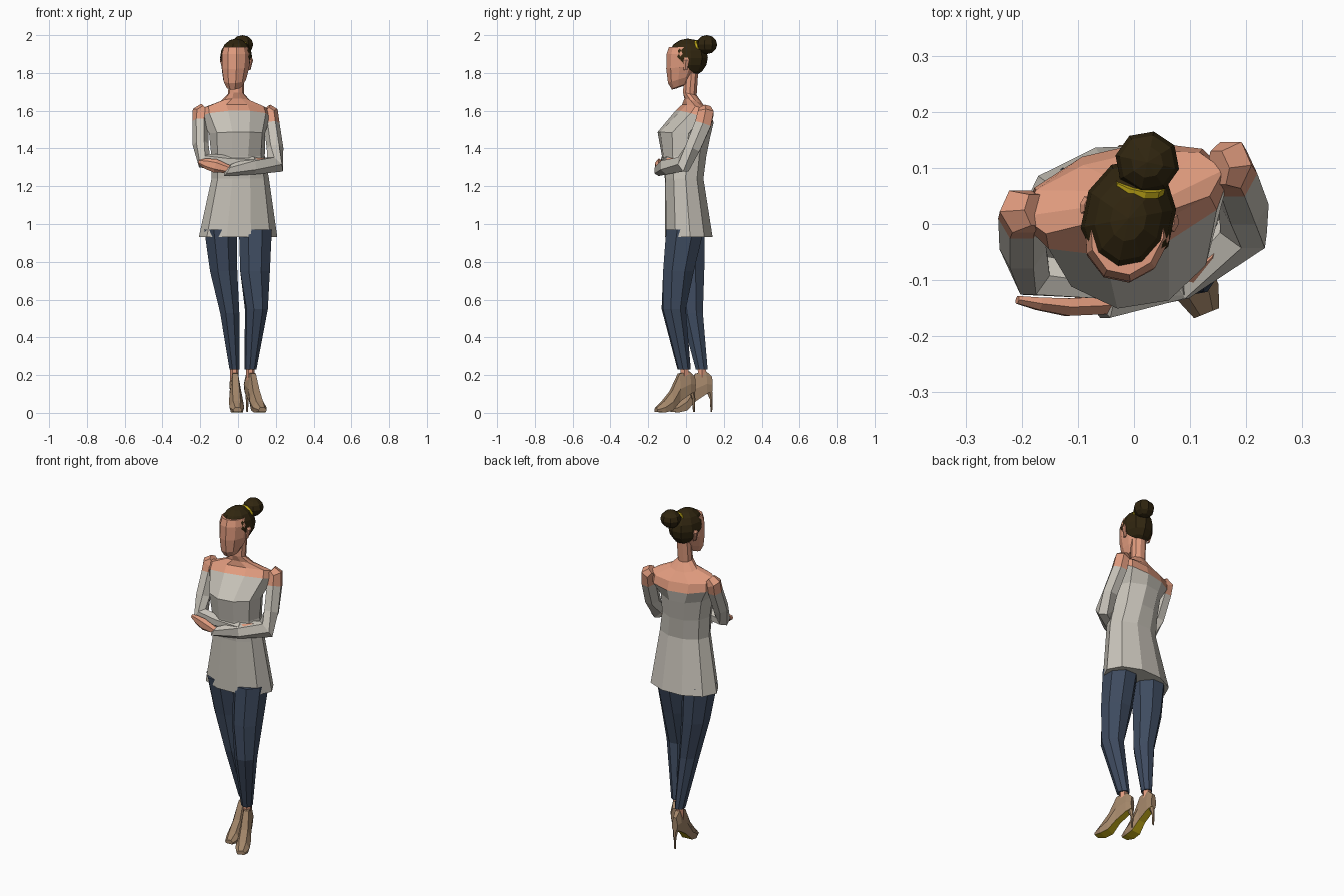
import bpy, bmesh, math
from mathutils import Vector, Matrix

if "Cube" in bpy.data.objects:
    bpy.data.objects.remove(bpy.data.objects["Cube"])


def material(name, rgb):
    m = bpy.data.materials.new(name)
    m.diffuse_color = (*rgb, 1)
    m.use_nodes = True
    m.node_tree.nodes["Principled BSDF"].inputs["Base Color"].default_value = m.diffuse_color
    return m


SKIN = material("skin", (0.75, 0.33, 0.21))
SHIRT = material("grey_shirt", (0.57, 0.54, 0.48))
JEANS = material("navy_trousers", (0.048, 0.070, 0.115))
SHOE = material("tan_leather", (0.36, 0.235, 0.14))
HAIR = material("dark_brown_hair", (0.030, 0.019, 0.005))
GOLD = material("mustard", (0.56, 0.42, 0.01))


def finish(bm, name, mats):
    bmesh.ops.recalc_face_normals(bm, faces=bm.faces)
    me = bpy.data.meshes.new(name)
    bm.to_mesh(me)
    bm.free()
    for m in mats:
        me.materials.append(m)
    ob = bpy.data.objects.new(name, me)
    bpy.context.collection.objects.link(ob)
    return ob


def skin_loops(name, loops, mats, rule=lambda strip, side: 0):
    """Bridge equal-length loops of points and cap both ends."""
    bm = bmesh.new()
    vs = [[bm.verts.new(p) for p in loop] for loop in loops]
    n = len(vs[0])
    for s in range(len(vs) - 1):
        for i in range(n):
            j = (i + 1) % n
            f = bm.faces.new((vs[s][i], vs[s][j], vs[s + 1][j], vs[s + 1][i]))
            f.material_index = rule(s, i)
    bm.faces.new(vs[0]).material_index = rule(0, 0)
    bm.faces.new(vs[-1]).material_index = rule(len(vs) - 2, 0)
    return finish(bm, name, mats)


def ellipse(c, u, v, n, phase=0):
    return [c + u * math.cos(phase + 2 * math.pi * i / n) + v * math.sin(phase + 2 * math.pi * i / n)
            for i in range(n)]


def stack(name, rings, n, mats, rule=lambda s, i: 0, phase=0):
    """Level rings: x, y, z, rx, ry, yaw in degrees, backward slope."""
    loops = []
    for x, y, z, rx, ry, yaw, slope in rings:
        r = Matrix.Rotation(math.radians(yaw), 3, 'Z')
        loops.append(ellipse(Vector((x, y, z)), r @ Vector((rx, 0, 0)),
                             r @ Vector((0, ry, ry * slope)), n, phase))
    return skin_loops(name, loops, mats, rule)


def tube(name, pts, n, mats, rule=lambda s, i: 0):
    """Rings square to a path: x, y, z, in-plane radius, depth radius."""
    p = [Vector(q[:3]) for q in pts]
    loops = []
    for k, q in enumerate(pts):
        t = Vector()
        if k:
            t += (p[k] - p[k - 1]).normalized()
        if k < len(p) - 1:
            t += (p[k + 1] - p[k]).normalized()
        t.normalize()
        u = t.cross(Vector((0, 1, 0))).normalized()
        loops.append(ellipse(p[k], u * q[3], u.cross(t) * q[4], n))
    return skin_loops(name, loops, mats, rule)


# Torso: flared blouse, bare shoulders above the neckline, neck
stack("torso", [
    (0.00, 0.015, 0.93, 0.208, 0.130, 2, 0),
    (0.012, -0.010, 1.24, 0.152, 0.105, 3, 0),
    (0.00, -0.010, 1.36, 0.142, 0.120, 5, 0),
    (-0.005, -0.010, 1.48, 0.150, 0.142, 9, -0.05),
    (-0.015, 0.045, 1.568, 0.190, 0.095, 13, -0.35),
    (-0.020, 0.055, 1.610, 0.185, 0.068, 13, -0.35),
    (-0.012, 0.040, 1.650, 0.080, 0.048, 8, -0.3),
    (-0.010, 0.020, 1.690, 0.042, 0.038, 0, -0.2),
    (-0.008, 0.028, 1.800, 0.042, 0.038, 0, 0)], 10,
    [SHIRT, SKIN], lambda s, i: 1 if s >= 4 else 0)

# Crossed arms: bare shoulder, sleeve, bare hand
tube("outer_arm", [
    (0.150, 0.100, 1.610, 0.030, 0.035), (0.172, 0.105, 1.590, 0.042, 0.048),
    (0.178, 0.090, 1.530, 0.042, 0.050), (0.196, 0.035, 1.400, 0.044, 0.046),
    (0.195, -0.015, 1.315, 0.056, 0.044), (0.080, -0.105, 1.310, 0.048, 0.036),
    (-0.055, -0.145, 1.285, 0.036, 0.026), (-0.057, -0.145, 1.290, 0.026, 0.018),
    (-0.120, -0.148, 1.308, 0.036, 0.018), (-0.170, -0.142, 1.320, 0.028, 0.013),
    (-0.208, -0.135, 1.330, 0.012, 0.008)], 6,
    [SHIRT, SKIN], lambda s, i: 1 if s < 2 or s > 6 else 0)
tube("inner_arm", [
    (-0.175, 0.025, 1.615, 0.030, 0.032), (-0.200, 0.022, 1.592, 0.043, 0.044),
    (-0.200, 0.010, 1.545, 0.042, 0.044), (-0.198, -0.045, 1.420, 0.042, 0.044),
    (-0.178, -0.092, 1.335, 0.046, 0.042), (-0.060, -0.105, 1.330, 0.036, 0.032),
    (0.085, -0.105, 1.325, 0.030, 0.026), (0.088, -0.104, 1.325, 0.024, 0.018),
    (0.135, -0.060, 1.320, 0.030, 0.016), (0.168, 0.000, 1.315, 0.018, 0.012)], 6,
    [SHIRT, SKIN], lambda s, i: 1 if s < 2 or s > 6 else 0)

# Trousers and bare ankles
stack("front_leg", [
    (0.092, -0.005, 0.97, 0.094, 0.108, 0, 0), (0.090, -0.040, 0.75, 0.085, 0.088, 0, 0),
    (0.097, -0.065, 0.55, 0.062, 0.066, 10, 0), (0.066, -0.010, 0.23, 0.031, 0.036, 15, 0)],
    8, [JEANS], phase=math.pi / 8)
stack("rear_leg", [
    (-0.092, 0.000, 0.97, 0.094, 0.108, 0, 0), (-0.076, 0.018, 0.75, 0.078, 0.085, 0, 0),
    (-0.044, 0.030, 0.53, 0.055, 0.064, 0, 0), (-0.019, 0.083, 0.23, 0.028, 0.034, 0, 0)],
    8, [JEANS], phase=math.pi / 8)
for name, x, y in (("front_ankle", 0.066, -0.008), ("rear_ankle", -0.019, 0.084)):
    stack(name, [(x, y, 0.27, 0.023, 0.026, 0, 0), (x, y, 0.16, 0.022, 0.024, 0, 0)], 6, [SKIN])


# High-heeled shoes: stations are distance from heel, sole z, top z, half width
def shoe(name, x, y, yaw):
    place = Matrix.Translation((x, y, 0)) @ Matrix.Rotation(math.radians(yaw), 4, 'Z')
    loops = []
    for d, zb, zt, w in ((0.0, 0.115, 0.190, 0.018), (0.03, 0.100, 0.218, 0.027),
                         (0.09, 0.060, 0.208, 0.029), (0.135, 0.012, 0.115, 0.038),
                         (0.18, 0.002, 0.062, 0.039), (0.22, 0.006, 0.028, 0.024)):
        zm = zb + (zt - zb) * 0.45
        loops.append([place @ Vector((px, -d, pz)) for px, pz in (
            (-w * 0.8, zb), (w * 0.8, zb), (w, zm), (w * 0.5, zt), (-w * 0.5, zt), (-w, zm))])
    # underside painted mustard; end caps stay leather
    ob = skin_loops(name, loops, [SHOE, GOLD], lambda s, i: 1 if i == 0 else 0)
    for f in ob.data.polygons:
        if len(f.vertices) == 6:
            f.material_index = 0
    a, b = place @ Vector((0, -0.018, 0)), place @ Vector((0, -0.004, 0))
    stack(name + "_heel", [(a.x, a.y, 0.13, 0.018, 0.020, yaw, 0), (b.x, b.y, 0.07, 0.008, 0.008, yaw, 0),
                           (b.x, b.y, 0.004, 0.005, 0.005, yaw, 0)], 6, [SHOE])


shoe("front_shoe", 0.047, 0.045, 22)
shoe("rear_shoe", -0.022, 0.138, 5)

# Head, turned slightly to one side
YAW = -12
stack("head", [
    (-0.020, -0.030, 1.728, 0.042, 0.046, YAW, 0.35), (-0.018, -0.028, 1.765, 0.062, 0.068, YAW, 0.3),
    (-0.014, -0.018, 1.830, 0.075, 0.088, YAW, 0.1), (-0.012, -0.012, 1.900, 0.077, 0.092, YAW, 0),
    (-0.012, -0.010, 1.938, 0.066, 0.082, YAW, 0)], 10, [SKIN])
turn = Matrix.Translation((-0.012, 0, 0)) @ Matrix.Rotation(math.radians(YAW), 4, 'Z')
for side, label in ((-1, "left"), (1, "right")):
    c = turn @ Vector((side * 0.076, 0.018, 0))
    stack(label + "_ear", [(c.x - side * 0.006, c.y - 0.005, 1.815, 0.006, 0.010, YAW, 0),
                           (c.x + side * 0.004, c.y, 1.868, 0.010, 0.018, YAW, 0),
                           (c.x, c.y, 1.882, 0.006, 0.012, YAW, 0)], 6, [SKIN])


def ball(name, centre, radii, seg, rings, mat, cut=None):
    bm = bmesh.new()
    bmesh.ops.create_uvsphere(bm, u_segments=seg, v_segments=rings, radius=1)
    bmesh.ops.transform(bm, verts=bm.verts,
                        matrix=Matrix.Translation(centre) @ Matrix.Diagonal((*radii, 1)))
    if cut:
        geom = bm.verts[:] + bm.edges[:] + bm.faces[:]
        bmesh.ops.bisect_plane(bm, geom=geom, plane_co=cut[0], plane_no=cut[1], clear_inner=True)
        bmesh.ops.holes_fill(bm, edges=[e for e in bm.edges if e.is_boundary])
    bm.transform(turn)
    return finish(bm, name, [mat])


# Swept-back hair cut along the hairline, bun and hair tie
ball("hair", (0, 0.010, 1.880), (0.084, 0.108, 0.102), 10, 8, HAIR,
     ((0, 0.05, 1.80), (0, 0.72, 0.69)))
ball("hair_bun", (0.012, 0.115, 1.950), (0.058, 0.056, 0.050), 8, 6, HAIR)
axis = (turn.to_3x3() @ Vector((0, 0.92, 0.35))).normalized()
mid = turn @ Vector((0.006, 0.070, 1.936))
u = axis.cross(Vector((0, 0, 1))).normalized()
v = u.cross(axis)
skin_loops("hair_tie", [ellipse(mid + axis * k, u * 0.047, v * 0.040, 10) for k in (-0.006, 0.006)], [GOLD])
